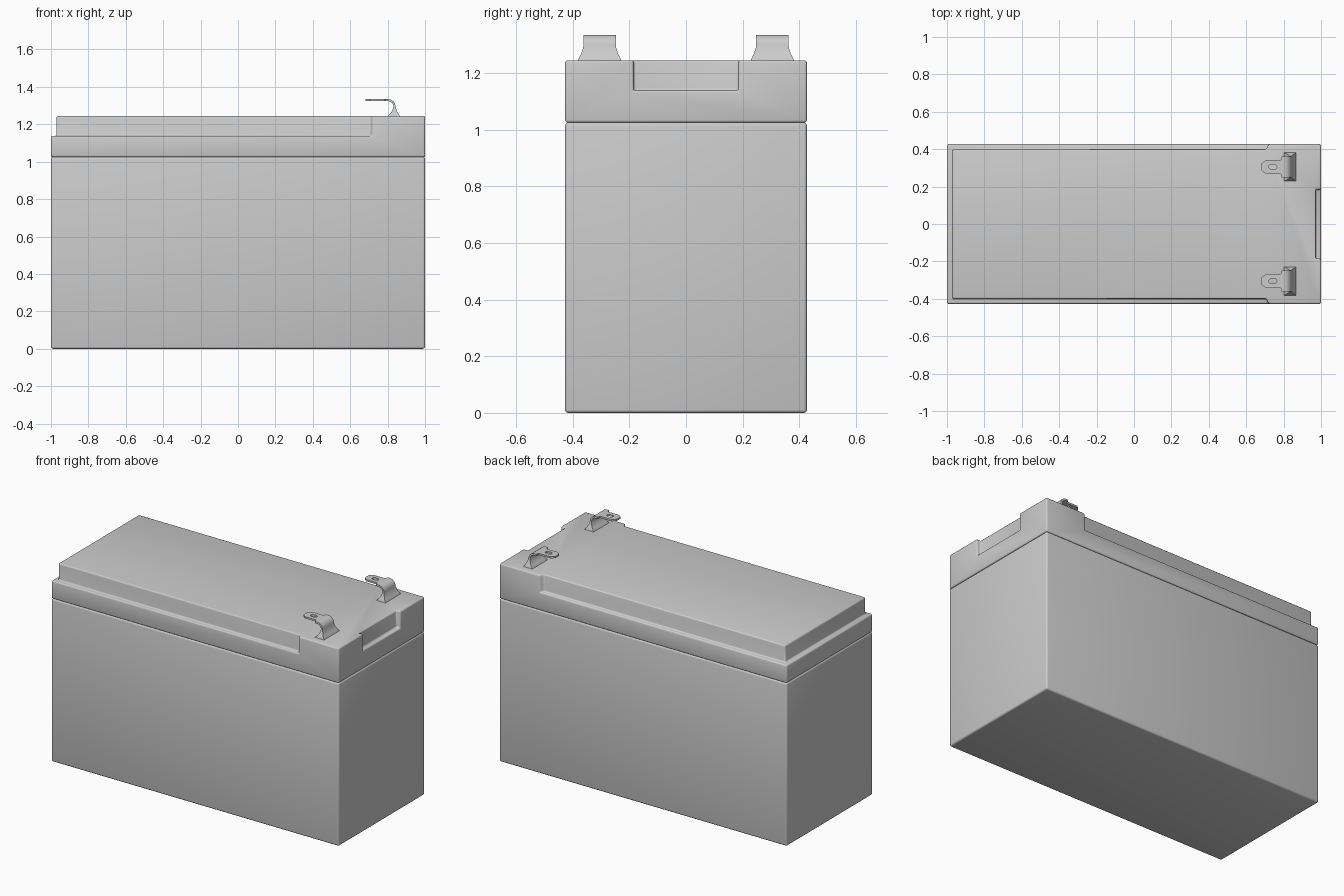
import bpy, bmesh
from math import sin, cos, radians

if "Cube" in bpy.data.objects:
    bpy.data.objects.remove(bpy.data.objects["Cube"])


def make_object(name, bm):
    bmesh.ops.recalc_face_normals(bm, faces=bm.faces)
    mesh = bpy.data.meshes.new(name)
    bm.to_mesh(mesh)
    bm.free()
    obj = bpy.data.objects.new(name, mesh)
    bpy.context.collection.objects.link(obj)
    return obj


def box(name, lo, hi):
    bm = bmesh.new()
    bmesh.ops.create_cube(bm, size=1)
    for v in bm.verts:
        v.co = [(a + b) / 2 + c * (b - a) for a, b, c in zip(lo, hi, v.co)]
    return make_object(name, bm)


def prism(name, outline, z0, z1):
    bm = bmesh.new()
    face = bm.faces.new([bm.verts.new((x, y, z0)) for x, y in outline])
    ext = bmesh.ops.extrude_face_region(bm, geom=[face])
    for v in ext["geom"]:
        if isinstance(v, bmesh.types.BMVert):
            v.co.z = z1
    return make_object(name, bm)


def apply_all(obj):
    bpy.ops.object.select_all(action='DESELECT')
    bpy.context.view_layer.objects.active = obj
    obj.select_set(True)
    for m in list(obj.modifiers):
        bpy.ops.object.modifier_apply(modifier=m.name)


def cut(obj, cutter):
    m = obj.modifiers.new("cut", 'BOOLEAN')
    m.operation = 'DIFFERENCE'
    m.solver = 'EXACT'
    m.object = cutter
    apply_all(obj)
    bpy.data.objects.remove(cutter)


def bevel(obj, width):
    m = obj.modifiers.new("bevel", 'BEVEL')
    m.width = width
    m.segments = 3
    m.limit_method = 'ANGLE'
    m.angle_limit = radians(30)
    apply_all(obj)


def smooth(obj):
    apply_all(obj)
    bpy.ops.object.shade_smooth_by_angle(angle=radians(35))


W, SEAM, STEP, TOP = 0.427, 1.025, 1.138, 1.245

# Case
case = box("case", (-1, -W, 0), (1, W, SEAM))
bevel(case, 0.011)
smooth(case)

# Lid, with a ledge on three sides and a finger notch at the terminal end
lid = box("lid", (-1, -W, SEAM), (1, W, TOP))
ledge = [(0.72, -0.6), (0.72, -W), (0.708, -0.4), (-0.97, -0.4),
         (-0.97, 0.4), (0.708, 0.4), (0.72, W), (0.72, 0.6), (-1.2, 0.6), (-1.2, -0.6)]
cut(lid, prism("ledge_cutter", ledge, STEP, 1.4))
cut(lid, box("notch_cutter", (0.972, -0.185, STEP), (1.2, 0.185, 1.4)))
bevel(lid, 0.009)
smooth(lid)


# Terminal: lofted strap sections (inner x, z, outer x, z, half width)
def terminal(name, y):
    secs = [(0.800, 1.235, 0.868, 1.235, 0.078), (0.803, 1.246, 0.865, 1.246, 0.076),
            (0.815, 1.258, 0.856, 1.258, 0.070), (0.824, 1.272, 0.849, 1.272, 0.064),
            (0.829, 1.287, 0.844, 1.287, 0.059)]
    cx, cz, r_in, r_out = 0.802, 1.295, 0.029, 0.040
    for i in range(7):
        c, s = cos(radians(15 * i)), sin(radians(15 * i))
        secs.append((cx + r_in * c, cz + r_in * s, cx + r_out * c, cz + r_out * s, 0.057))
    for x, hw in [(0.788, 0.057), (0.784, 0.038), (0.705, 0.038), (0.683, 0.020)]:
        secs.append((x, cz + r_in, x, cz + r_out, hw))
    bm = bmesh.new()
    rings = [[bm.verts.new(p) for p in ((xi, y - h, zi), (xo, y - h, zo),
                                        (xo, y + h, zo), (xi, y + h, zi))]
             for xi, zi, xo, zo, h in secs]
    for a, b in zip(rings, rings[1:]):
        for i in range(4):
            j = (i + 1) % 4
            bm.faces.new((a[i], a[j], b[j], b[i]))
    bm.faces.new(rings[0])
    bm.faces.new(rings[-1])
    obj = make_object(name, bm)
    # Rounded slot in the tab
    slot = []
    for ex, start in ((0.751, -90), (0.734, 90)):
        for k in range(7):
            t = radians(start + 30 * k)
            slot.append((ex + 0.013 * cos(t), y + 0.013 * sin(t)))
    cut(obj, prism("slot_cutter", slot, 1.30, 1.36))
    smooth(obj)


for side, sign in (("front", -1), ("back", 1)):
    terminal(side + "_terminal", 0.305 * sign)
